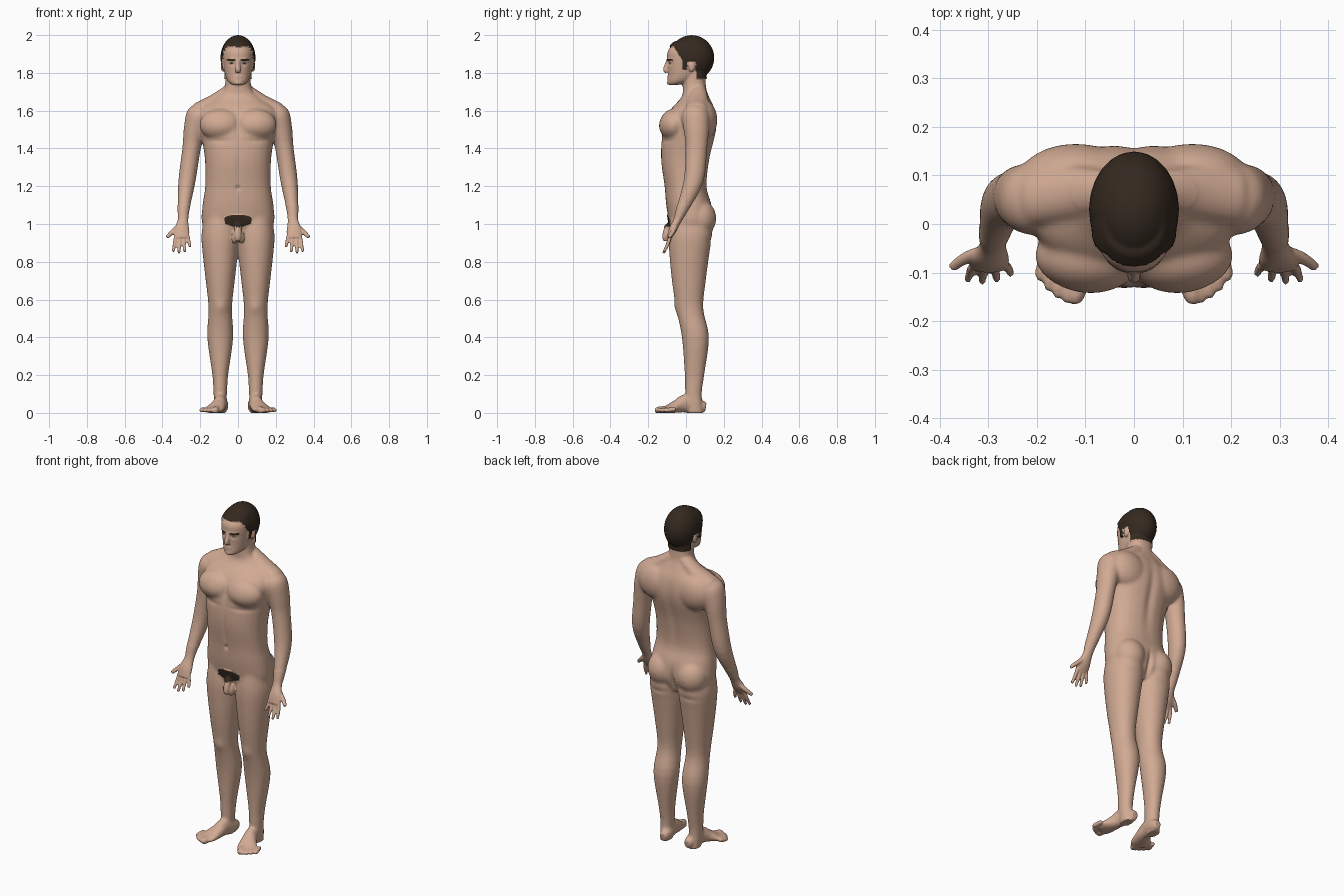
import bpy, bmesh, math
from mathutils import Vector
from mathutils.bvhtree import BVHTree

cube = bpy.data.objects.get("Cube")
if cube:
    bpy.data.objects.remove(cube, do_unlink=True)


def material(name, color):
    mat = bpy.data.materials.new(name)
    mat.use_nodes = True
    mat.diffuse_color = (*color, 1)
    shader = mat.node_tree.nodes["Principled BSDF"]
    shader.inputs["Base Color"].default_value = mat.diffuse_color
    return mat


skin = material("skin", (.64, .405, .295))
hair = material("dark brown hair", (.035, .022, .014))
white = material("eye white", (.6, .55, .5))

ACROSS, DEPTH, UP = Vector((1, 0, 0)), Vector((0, 1, 0)), Vector((0, 0, 1))
SIDES = 28
bm = bmesh.new()


def smooth_rows(rows, steps=4):
    """Pass a smooth curve through a few sections."""
    points = [Vector(row) for row in rows]
    padded = [points[0], *points, points[-1]]
    curve = []
    for before, start, end, after in zip(padded, padded[1:], padded[2:], padded[3:]):
        leave, arrive = (end - before) / 2, (after - start) / 2
        for step in range(steps):
            t = step / steps
            bend = (end - start) * 3 - leave * 2 - arrive
            twist = (start - end) * 2 + leave + arrive
            curve.append(start + leave * t + bend * t ** 2 + twist * t ** 3)
    return curve + [points[-1]]


def signed_power(value, power):
    return math.copysign(abs(value) ** power, value)


def tube(rows, thickness_axis=None, power=1, mirrored=True):
    """Closed tube through sections: x, y, z, half width, half thickness.
    Without a thickness axis the sections stay level."""
    curve = smooth_rows(rows)
    centers = [Vector(row[:3]) for row in curve]
    rings = []
    for i, row in enumerate(curve):
        wide, thick = ACROSS, DEPTH
        if thickness_axis:
            along = (centers[min(i + 1, len(curve) - 1)] - centers[max(i - 1, 0)]).normalized()
            wide = along.cross(thickness_axis).normalized()
            thick = wide.cross(along)
        ring = []
        for side in range(SIDES):
            angle = math.tau * side / SIDES
            ring.append(centers[i] + wide * row[3] * signed_power(math.cos(angle), power)
                        + thick * row[4] * signed_power(math.sin(angle), power))
        rings.append(ring)
    for flip in (1, -1) if mirrored else (1,):
        loops = [[bm.verts.new((flip * p.x, p.y, p.z)) for p in ring] for ring in rings]
        for low, high in zip(loops, loops[1:]):
            for i in range(SIDES):
                bm.faces.new((low[i - 1], low[i], high[i], high[i - 1]))
        bm.faces.new(loops[0])
        bm.faces.new(loops[-1])


def stack(rows, x=0, power=1, mirrored=False):
    """Level sections: z, centre y, half width, half depth."""
    tube([(x, y, z, wide, deep) for z, y, wide, deep in rows], power=power, mirrored=mirrored)


def ball(center, radii):
    """Matching ellipsoids on both sides."""
    for flip in (1, -1):
        made = bmesh.ops.create_uvsphere(bm, u_segments=24, v_segments=16, radius=1)
        bmesh.ops.scale(bm, vec=radii, verts=made["verts"])
        bmesh.ops.translate(bm, vec=(flip * center[0], *center[1:]), verts=made["verts"])


# Torso, neck and shoulder slopes
stack([(.92, .02, .14, .08), (1, .025, .19, .112), (1.1, .015, .188, .12), (1.2, -.002, .174, .112),
       (1.35, -.003, .176, .13), (1.5, .02, .2, .142), (1.6, .035, .21, .12),
       (1.67, .05, .12, .075), (1.72, .045, .072, .062), (1.82, .04, .066, .06)], power=.86)
tube([(.03, .065, 1.71, .04, .04), (.12, .065, 1.65, .04, .055), (.21, .055, 1.6, .045, .06)],
     thickness_axis=DEPTH)

# Chest muscles, shoulder blades and buttocks
ball((.09, -.065, 1.525), (.115, .074, .085))
ball((.12, .09, 1.55), (.12, .076, .11))
ball((.095, .075, 1.03), (.09, .082, .1))

# Face, skull, nose and ears
stack([(1.737, -.065, .03, .028), (1.755, -.035, .053, .062), (1.8, -.005, .071, .09),
       (1.88, 0, .08, .1), (1.92, 0, .077, .094), (1.96, .01, .06, .07)], power=.92)
ball((0, .03, 1.88), (.085, .112, .112))
tube([(0, -.092, 1.865, .009, .012), (0, -.108, 1.82, .014, .014), (0, -.1, 1.805, .014, .01)],
     thickness_axis=DEPTH, mirrored=False)
ball((.08, .03, 1.835), (.011, .018, .03))

# Legs
stack([(1.05, .02, .08, .1), (.95, .023, .099, .115), (.85, .018, .094, .107),
       (.7, .015, .077, .09), (.55, .02, .062, .072), (.4, .05, .069, .072),
       (.2, .045, .042, .052), (.1, .04, .036, .044), (0, .05, .03, .04)],
      x=.094, power=.95, mirrored=True)

# Feet and toes
tube([(.08, .105, .03, .02, .024), (.082, .07, .036, .031, .038), (.093, 0, .05, .034, .05),
      (.104, -.045, .036, .042, .036), (.125, -.09, .02, .055, .022), (.14, -.115, .014, .05, .016)],
     thickness_axis=UP)
for i in range(5):
    r = .012 if i else .018
    x, y = .12 + .018 * i, .003 * i * i - .149
    tube([(x - .01, y + .045, .02, r, r), (x, y, .014, r, r), (x, y - .016, .012, r / 2, r / 2)],
         thickness_axis=UP)

# Arms and palms
tube([(.18, .05, 1.62, .03, .04), (.205, .05, 1.58, .066, .072), (.23, .055, 1.5, .058, .068),
      (.246, .055, 1.4, .049, .058), (.27, .04, 1.23, .046, .053), (.288, -.02, 1.08, .032, .032),
      (.291, -.045, 1.02, .028, .022), (.297, -.07, .97, .04, .021), (.298, -.09, .925, .041, .012)],
     thickness_axis=DEPTH)


def finger(base, tip, r):
    middle = (base + tip) / 2 + Vector((0, .004, 0))
    tube([(*base, r, r), (*middle, r, r), (*tip, r * .8, r * .8)], thickness_axis=DEPTH)


# Fingers fan out from the little finger; the thumb points outward
for i in range(4):
    fan, drop = i - 1.5, (i - 2) ** 2
    finger(Vector((.298 + .021 * fan, -.084, .937)),
           Vector((.298 + .03 * fan, .004 * drop - .12, .845 + .008 * drop)), .0095)
finger(Vector((.318, -.058, .985)), Vector((.376, -.09, .93)), .0125)

# Groin
tube([(0, -.075, .995, .02, .02), (0, -.1, .97, .018, .018), (0, -.108, .93, .018, .018),
      (0, -.106, .91, .012, .012)], thickness_axis=DEPTH, mirrored=False)
ball((.015, -.085, .93), (.02, .022, .034))

# Fuse the parts into one skin
bmesh.ops.recalc_face_normals(bm, faces=bm.faces)
mesh = bpy.data.meshes.new("body")
bm.to_mesh(mesh)
bm.free()
body = bpy.data.objects.new("body", mesh)
bpy.context.collection.objects.link(body)
remesh = body.modifiers.new("fuse", 'REMESH')
remesh.mode = 'VOXEL'
remesh.voxel_size = .0052
relax = body.modifiers.new("relax", 'SMOOTH')
relax.iterations = 4
bpy.context.view_layer.update()
fused = bpy.data.meshes.new_from_object(body.evaluated_get(bpy.context.evaluated_depsgraph_get()))
body.modifiers.clear()
body.data = fused

# Muscle and face relief: facing, x, z, width, height, push along the normal
FRONT, BACK = -1, 1
RELIEF = {
    "chest": (FRONT, .085, 1.51, .07, .045, .005),
    "chest crease": (FRONT, .1, 1.44, .06, .013, -.004),
    "breastbone": (FRONT, 0, 1.51, .014, .06, -.006),
    "belly line": (FRONT, 0, 1.29, .012, .1, -.005),
    "navel": (FRONT, 0, 1.19, .01, .012, -.009),
    "kneecap": (FRONT, .09, .56, .03, .035, .007),
    "spine": (BACK, 0, 1.42, .025, .17, -.01),
    "buttock": (BACK, .09, 1.03, .07, .07, .004),
    "cleft": (BACK, 0, .99, .013, .06, -.018),
    "thigh fold": (BACK, .1, .915, .06, .016, -.004),
    "eye socket": (FRONT, .033, 1.85, .019, .011, -.006),
    "brow ridge": (FRONT, .03, 1.87, .03, .008, .003),
    "lips": (FRONT, 0, 1.776, .02, .009, .005),
    "mouth line": (FRONT, 0, 1.774, .024, .004, -.004),
    "chin": (FRONT, 0, 1.745, .02, .012, .005),
}


def relief_at(p, normal):
    push = 0
    for facing, x, z, wide, high, amount in RELIEF.values():
        distance = ((abs(p.x) - x) / wide) ** 2 + ((p.z - z) / high) ** 2
        if distance < 6 and facing * normal.y > 0:
            push += amount * math.exp(-distance) * abs(normal.y)
    return push


def is_soft(p):
    """Trunk, upper arms and legs, but not the hands, groin, feet or head."""
    x = abs(p.x)
    groin = x < .06 and p.y < -.04 and .87 < p.z < 1.02
    return .06 < p.z < 1.69 and (p.z > 1.1 or x < .215) and not groin


def is_scalp(p):
    if p.y < -.06:                      # forehead
        edge = 1.935
    elif p.y < -.02:                    # temple
        edge = 1.935 - 1.6 * (p.y + .06)
    elif p.y < .008:                    # sideburn
        edge = 1.82
    else:                               # above the ear, then nape
        edge = 1.86 if p.y < .052 else 1.77
    return p.z > edge


def is_patch(p):
    x = abs(p.x)
    return p.y < -.05 and x < .07 and .98 + x / 3 < p.z < 1.05 - 3 * x * x


def is_brow(p):
    return p.y < -.03 and .014 < abs(p.x) < .06 and abs(p.z - 1.869) < .006


bm = bmesh.new()
bm.from_mesh(fused)
soft = [v for v in bm.verts if is_soft(v.co)]
for _ in range(18):
    bmesh.ops.smooth_vert(bm, verts=soft, factor=.5,
                          use_axis_x=True, use_axis_y=True, use_axis_z=True)
bm.normal_update()
moves = []
for v in bm.verts:
    thickness = .008 if is_scalp(v.co) else .005 if is_patch(v.co) else 0
    moves.append(v.normal * (relief_at(v.co, v.normal) + thickness))
for face in bm.faces:
    middle = face.calc_center_median()
    face.material_index = int(is_scalp(middle) or is_patch(middle) or is_brow(middle))
    face.smooth = True
for v, move in zip(bm.verts, moves):
    v.co += move
    v.co.z = max(v.co.z, 0)             # flat soles
surface = BVHTree.FromBMesh(bm)
fused.materials.clear()
fused.materials.append(skin)
fused.materials.append(hair)
bm.to_mesh(fused)
bm.free()


def eye_part(name, mat, location, radii):
    bpy.ops.mesh.primitive_uv_sphere_add(segments=16, ring_count=10, radius=1, location=location)
    part = bpy.context.object
    part.name = name
    part.scale = radii
    part.data.materials.append(mat)
    bpy.ops.object.shade_smooth()


# Eyes set into the sockets
for side, x in (("left", .033), ("right", -.033)):
    hit = surface.ray_cast(Vector((x, -1, 1.85)), DEPTH)[0]
    eye_part(side + "_eye", white, hit, (.012, .005, .004))
    eye_part(side + "_iris", hair, hit - DEPTH * .003, (.004, .003, .0037))
